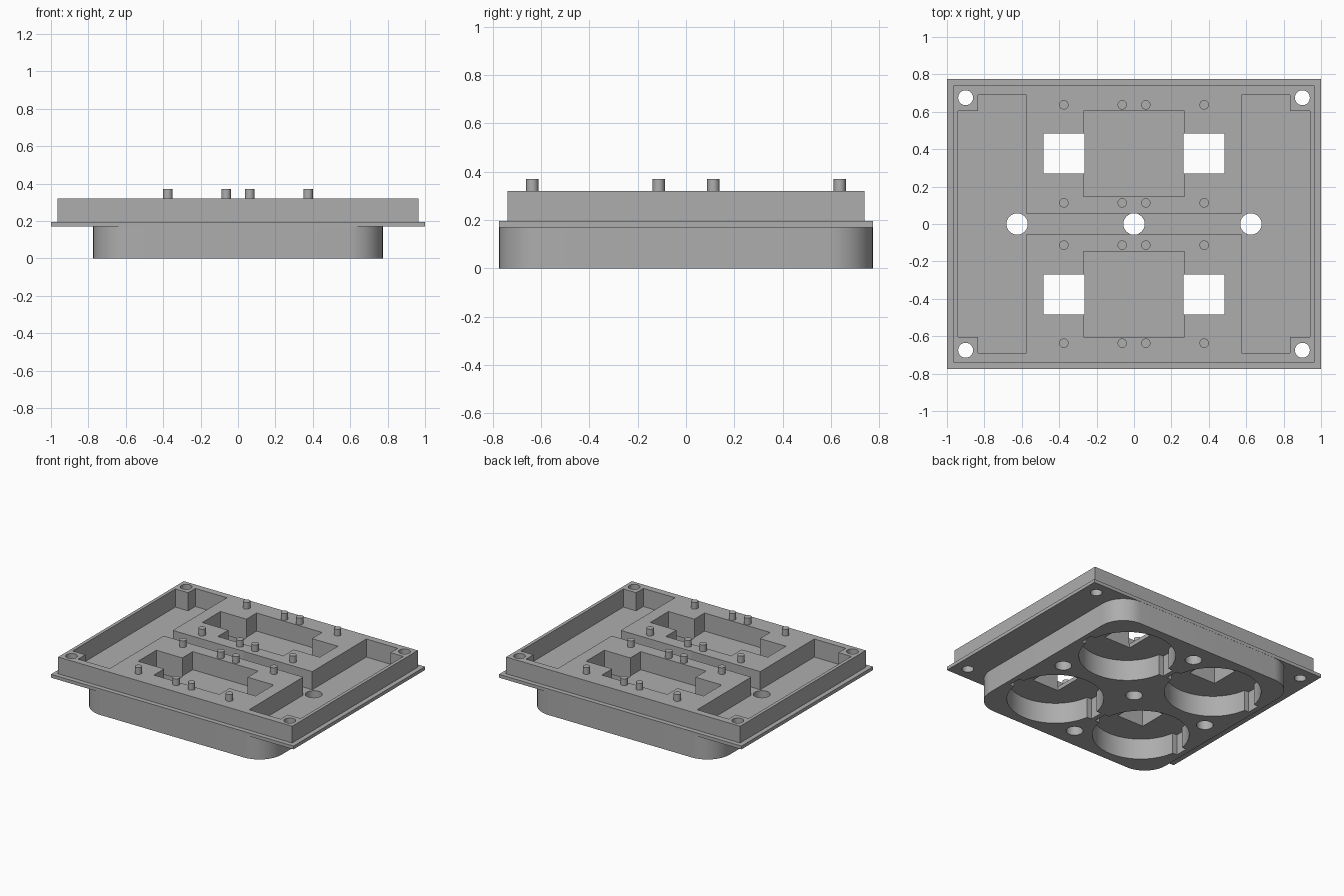
import bpy, bmesh, math
from mathutils import Matrix, Vector

if "Cube" in bpy.data.objects:
    bpy.data.objects.remove(bpy.data.objects["Cube"])

grey = bpy.data.materials.new("plain grey")
grey.diffuse_color = (0.42, 0.42, 0.42, 1)
grey.use_nodes = True
grey.node_tree.nodes["Principled BSDF"].inputs["Base Color"].default_value = grey.diffuse_color


def prism(name, pts, z0, z1):
    """Extrude a closed outline between two heights."""
    bm = bmesh.new()
    f = bm.faces.new([bm.verts.new((x, y, z0)) for x, y in pts])
    top = bmesh.ops.extrude_face_region(bm, geom=[f])
    bmesh.ops.translate(bm, vec=(0, 0, z1 - z0),
                        verts=[v for v in top["geom"] if isinstance(v, bmesh.types.BMVert)])
    bmesh.ops.recalc_face_normals(bm, faces=bm.faces)
    me = bpy.data.meshes.new(name)
    bm.to_mesh(me)
    bm.free()
    me.materials.append(grey)
    ob = bpy.data.objects.new(name, me)
    bpy.context.collection.objects.link(ob)
    return ob


def rect(x0, x1, y0, y1):
    return [(x0, y0), (x1, y0), (x1, y1), (x0, y1)]


def circle(cx, cy, r, n=48):
    return [(cx + r * math.cos(2 * math.pi * i / n), cy + r * math.sin(2 * math.pi * i / n))
            for i in range(n)]


def rounded(h, r, n=12):
    pts = []
    for k, (sx, sy) in enumerate([(1, 1), (-1, 1), (-1, -1), (1, -1)]):
        for i in range(n + 1):
            a = math.pi / 2 * (k + i / n)
            pts.append((sx * (h - r) + r * math.cos(a), sy * (h - r) + r * math.sin(a)))
    return pts


FLOOR, CEIL, TOP = 0.185, 0.155, 0.32

# Main body: flange, raised upper block and rounded lower boss
body = prism("housing_body", rect(-1, 1, -0.775, 0.775), 0.17, 0.195)
adds = [prism("upper_block", rect(-0.965, 0.965, -0.74, 0.74), 0.18, TOP),
        prism("lower_boss", rounded(0.774, 0.185), 0, 0.18)]

cuts = []


def cut(pts, z0, z1):
    cuts.append(prism("cutter", pts, z0, z1))


# Side trays with corner posts, joined by a middle channel
for s in (-1, 1):
    tray = [(0.575, -0.69), (0.835, -0.69), (0.835, -0.605), (0.94, -0.605),
            (0.94, 0.605), (0.835, 0.605), (0.835, 0.69), (0.575, 0.69)]
    cut([(s * x, y) for x, y in tray], FLOOR, 0.5)
cut(rect(-0.6, 0.6, -0.053, 0.053), FLOOR, 0.5)

for sy in (-1, 1):
    # Rectangular pocket in each island, and a blind hole beneath
    cut(rect(-0.27, 0.27, *sorted((sy * 0.148, sy * 0.605))), FLOOR, 0.5)
    cut(circle(0, sy * 0.625, 0.057, 32), -0.1, 0.15)
    for sx in (-1, 1):
        cx, cy = sx * 0.377, sy * 0.378
        # Window through to the round socket below, with side notches
        cut(rect(*sorted((sx * 0.265, sx * 0.484)), cy - 0.107, cy + 0.107), 0.1, 0.5)
        cut(circle(cx, cy, 0.327, 64), -0.1, CEIL)
        cut(rect(cx - 0.36, cx + 0.36, cy - 0.05, cy + 0.05), -0.1, CEIL)
        # Corner screw hole
        cut(circle(sx * 0.9, sy * 0.675, 0.04, 32), -0.1, 0.5)

# Through holes along the middle
for x in (-0.625, 0, 0.625):
    cut(circle(x, 0, 0.057, 32), -0.1, 0.5)

for ob, op in [(a, 'UNION') for a in adds] + [(c, 'DIFFERENCE') for c in cuts]:
    m = body.modifiers.new("bool", 'BOOLEAN')
    m.operation, m.object, m.solver = op, ob, 'EXACT'
bpy.context.view_layer.objects.active = body
body.select_set(True)
for m in list(body.modifiers):
    bpy.ops.object.modifier_apply(modifier=m.name)
for ob in adds + cuts:
    bpy.data.objects.remove(ob)

# Locating pins on the islands
pins = [prism("locating_pin", circle(x, y, 0.025, 24), TOP - 0.01, 0.37)
        for x in (-0.375, -0.063, 0.063, 0.375) for y in (-0.637, -0.113, 0.113, 0.637)]

for ob in [body] + pins:
    ob.select_set(True)
bpy.ops.object.shade_smooth_by_angle(angle=math.radians(30))
